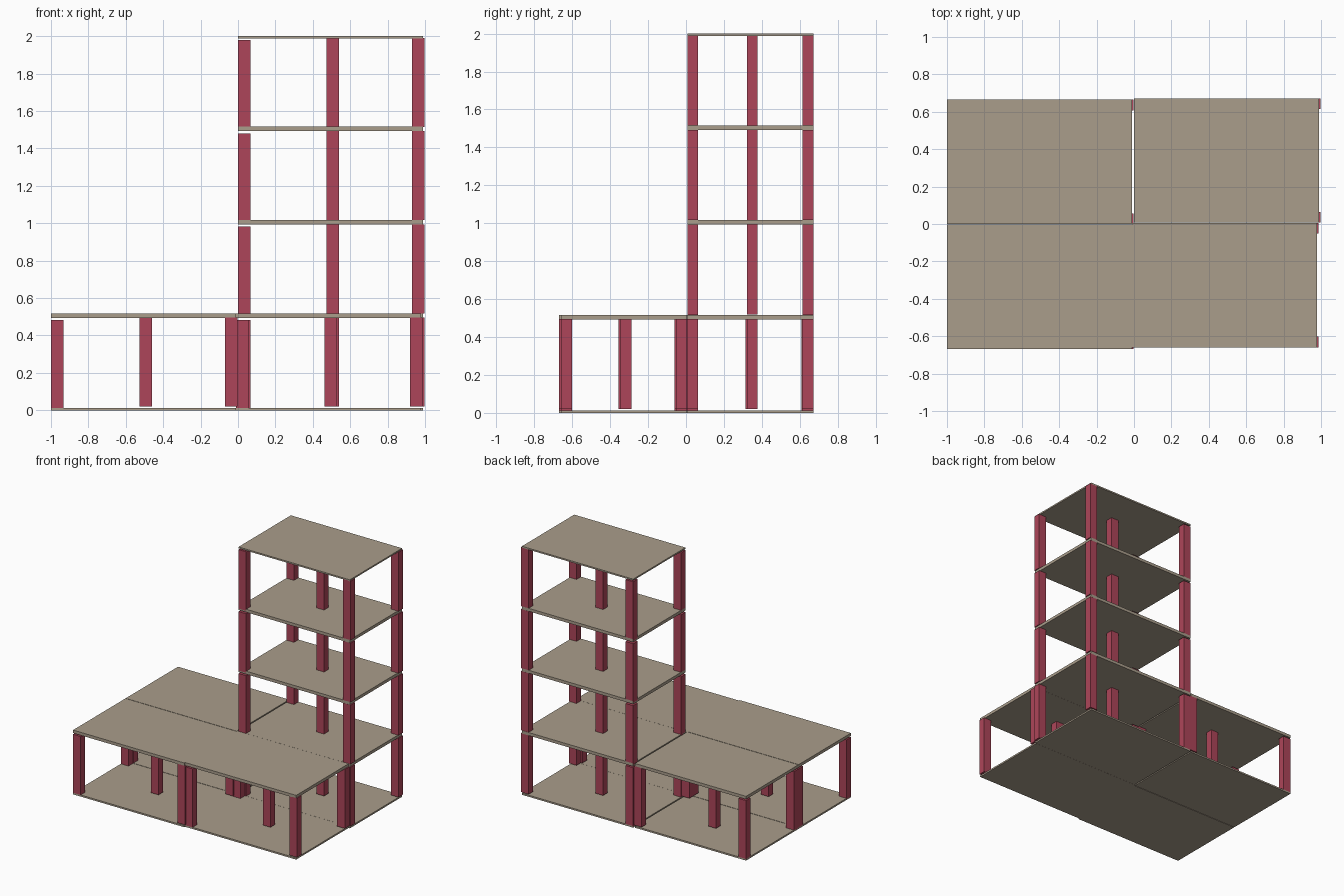
import bpy

if "Cube" in bpy.data.objects:
    bpy.data.objects.remove(bpy.data.objects["Cube"])

BAY_X, BAY_Y, FLOOR = 0.99, 0.665, 0.4985
COL_X, COL_Y = 0.068, 0.057


def material(name, color):
    m = bpy.data.materials.new(name)
    m.diffuse_color = color
    m.use_nodes = True
    m.node_tree.nodes["Principled BSDF"].inputs["Base Color"].default_value = m.diffuse_color
    return m


tan = material("slab_tan", (0.40, 0.34, 0.26, 1))
red = material("column_red", (0.42, 0.06, 0.10, 1))


def box(name, lo, hi, mat):
    bpy.ops.mesh.primitive_cube_add(
        size=1, location=[(a + b) / 2 for a, b in zip(lo, hi)])
    ob = bpy.context.object
    ob.name = name
    ob.scale = [b - a for a, b in zip(lo, hi)]
    ob.data.materials.append(mat)


def slab(name, x, y, z0, z1):
    box(name, (x, y, z0), (x + BAY_X, y + BAY_Y, z1), tan)


def columns(bay, x, y, z):
    # four corner columns and one in the middle; the left pair sits lower
    spots = {"front_left": (0, 0), "back_left": (0, BAY_Y - COL_Y),
             "front_right": (0.93, 0), "back_right": (0.93, BAY_Y - COL_Y),
             "middle": (0.473, 0.314)}
    for spot, (dx, dy) in spots.items():
        base = z + (0.008 if "left" in spot else 0.02)
        box(f"{bay}_{spot}_column", (x + dx, y + dy, base),
            (x + dx + COL_X, y + dy + COL_Y, base + 0.475), red)


# four ground floor bays, slightly offset from one another
bays = {"front_left_bay": (-1.0, -0.669), "front_right_bay": (-0.011, -0.659),
        "back_left_bay": (-1.0, 0.0), "tower_bay": (0.0, 0.007)}
for bay, (x, y) in bays.items():
    slab(bay + "_ground_slab", x, y, 0, 0.013)
    columns(bay, x, y, 0)
    slab(bay + "_first_floor_slab", x, y, 0.493, 0.517)

# three further storeys of the tower
x, y = bays["tower_bay"]
for level in (1, 2, 3):
    z = level * FLOOR
    columns(f"tower_storey_{level + 1}", x, y, z)
    top = z + FLOOR
    if level < 3:
        slab(f"tower_slab_{level + 1}", x, y, top - 0.003, top + 0.021)
    else:
        slab("tower_roof", x, y, 1.988, 2.0)
